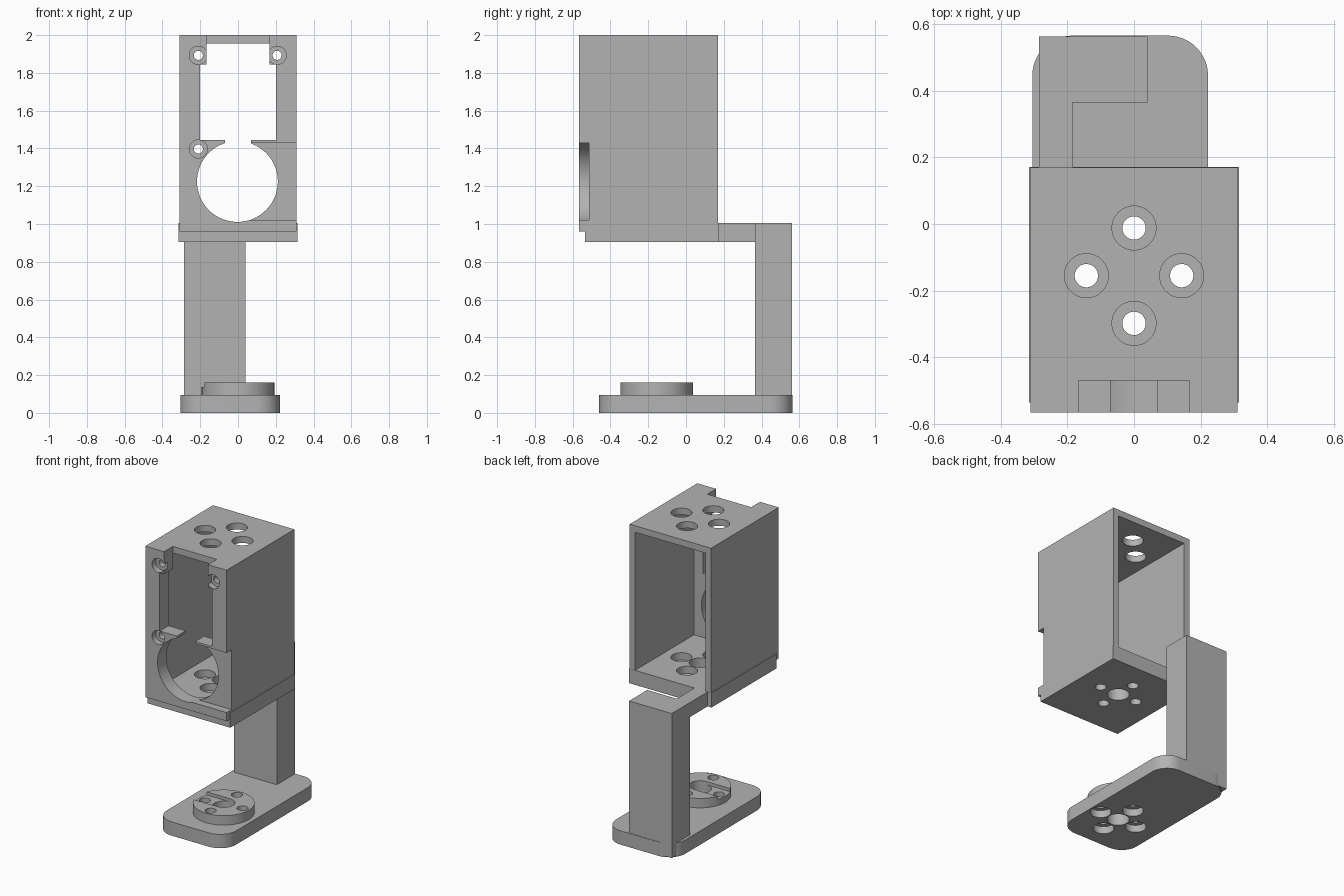
import bpy, bmesh, math
from mathutils import Matrix, Vector

if "Cube" in bpy.data.objects:
    bpy.data.objects.remove(bpy.data.objects["Cube"])

grey = bpy.data.materials.new("plain grey")
grey.use_nodes = True
GREY = (0.45, 0.45, 0.45, 1)
grey.diffuse_color = GREY
grey.node_tree.nodes["Principled BSDF"].inputs["Base Color"].default_value = GREY


def make(name, bm):
    mesh = bpy.data.meshes.new(name)
    bmesh.ops.recalc_face_normals(bm, faces=bm.faces)
    bm.to_mesh(mesh)
    bm.free()
    mesh.materials.append(grey)
    obj = bpy.data.objects.new(name, mesh)
    bpy.context.collection.objects.link(obj)
    return obj


def box(name, x, y, z, corner=0):
    """Box from three (min, max) ranges, with optional rounded upright edges."""
    bm = bmesh.new()
    bmesh.ops.create_cube(bm, size=1)
    for v in bm.verts:
        v.co = Vector([(r[0] + r[1]) / 2 + c * (r[1] - r[0]) for r, c in zip((x, y, z), v.co)])
    if corner:
        upright = [e for e in bm.edges if abs(e.verts[0].co.z - e.verts[1].co.z) > 0.01]
        bmesh.ops.bevel(bm, geom=upright, offset=corner, segments=12, profile=0.5, affect='EDGES')
    return make(name, bm)


def cylinder(name, a, b, span, r, axis='Z'):
    """Cylinder at (x, y) along z, or at (x, z) along y."""
    bm = bmesh.new()
    mid, depth = (span[0] + span[1]) / 2, span[1] - span[0]
    place = Matrix.Translation((a, b, mid))
    if axis == 'Y':
        place = Matrix.Translation((a, mid, b)) @ Matrix.Rotation(math.pi / 2, 4, 'X')
    bmesh.ops.create_cone(bm, cap_ends=True, segments=64, radius1=r, radius2=r, depth=depth, matrix=place)
    return make(name, bm)


def combine(obj, others, operation='DIFFERENCE'):
    for other in others:
        other.hide_render = True
        bpy.context.view_layer.objects.active = obj
        mod = obj.modifiers.new("cut", 'BOOLEAN')
        mod.operation, mod.solver, mod.object = operation, 'EXACT', other
        bpy.ops.object.modifier_apply(modifier=mod.name)
        bpy.data.objects.remove(other)


def finish(obj):
    bpy.ops.object.select_all(action='DESELECT')
    obj.select_set(True)
    bpy.context.view_layer.objects.active = obj
    bpy.ops.object.shade_smooth_by_angle(angle=math.radians(30))


# Shared bolt circle
CY = -0.155
BOLTS = [(math.cos(k * math.pi / 2) * 0.143, CY + math.sin(k * math.pi / 2) * 0.143) for k in range(4)]


def bolt_cuts(span, r):
    return [cylinder("cutter", x, y, span, r) for x, y in BOLTS]


# Housing: open-backed shell with a cut-out front wall
FRONT, INNER = -0.566, -0.47
through = (FRONT - 0.1, INNER + 0.02)
housing = box("housing", (-0.31, 0.31), (FRONT, 0.17), (0.96, 2))
cuts = [
    box("cutter", (-0.268, 0.268), (INNER, 0.3), (0.9, 1.955)),
    box("cutter", (-0.2, 0.2), through, (1.445, 1.845)),
    box("cutter", (-0.167, 0.167), (FRONT - 0.1, INNER), (1.8, 2.1)),
    box("cutter", (-0.07, 0.07), through, (1.35, 1.5)),
    cylinder("cutter", -0.003, 1.225, through, 0.214, 'Y'),
    box("cutter", (0, 0.4), (FRONT - 0.1, -0.513), (1.02, 1.43)),
]
# Front screw holes with counterbores
for x, z in ((-0.21, 1.893), (0.207, 1.893), (-0.21, 1.397)):
    cuts.append(cylinder("cutter", x, z, through, 0.024, 'Y'))
    cuts.append(cylinder("cutter", x, z, (FRONT - 0.1, FRONT + 0.04), 0.048, 'Y'))
combine(housing, cuts + bolt_cuts((1.9, 2.1), 0.066))
finish(housing)

# Base plate under the housing
base = box("base_plate", (-0.315, 0.315), (-0.535, 0.171), (0.905, 1.005))
combine(base, bolt_cuts((0.8, 1.1), 0.035) + bolt_cuts((0.955, 1.1), 0.066)
        + [cylinder("cutter", 0, CY, (0.8, 1.1), 0.07)])
finish(base)

# Arm and post
box("arm", (-0.285, -0.185), (0.17, 0.366), (0.905, 1.005))
box("post", (-0.285, 0.04), (0.365, 0.562), (0.01, 1.005))

# Foot with a raised, slotted disc
foot = box("foot", (-0.305, 0.222), (-0.46, 0.565), (0, 0.095), corner=0.12)
combine(foot, [cylinder("disc", 0, CY, (0.05, 0.16), 0.192)], 'UNION')
combine(foot, bolt_cuts((-0.1, 0.3), 0.035) + bolt_cuts((-0.1, 0.05), 0.066)
        + [cylinder("cutter", 0, CY, (-0.1, 0.3), 0.07),
           box("cutter", (-0.3, 0), (CY - 0.07, CY + 0.07), (0.138, 0.3))])
finish(foot)
